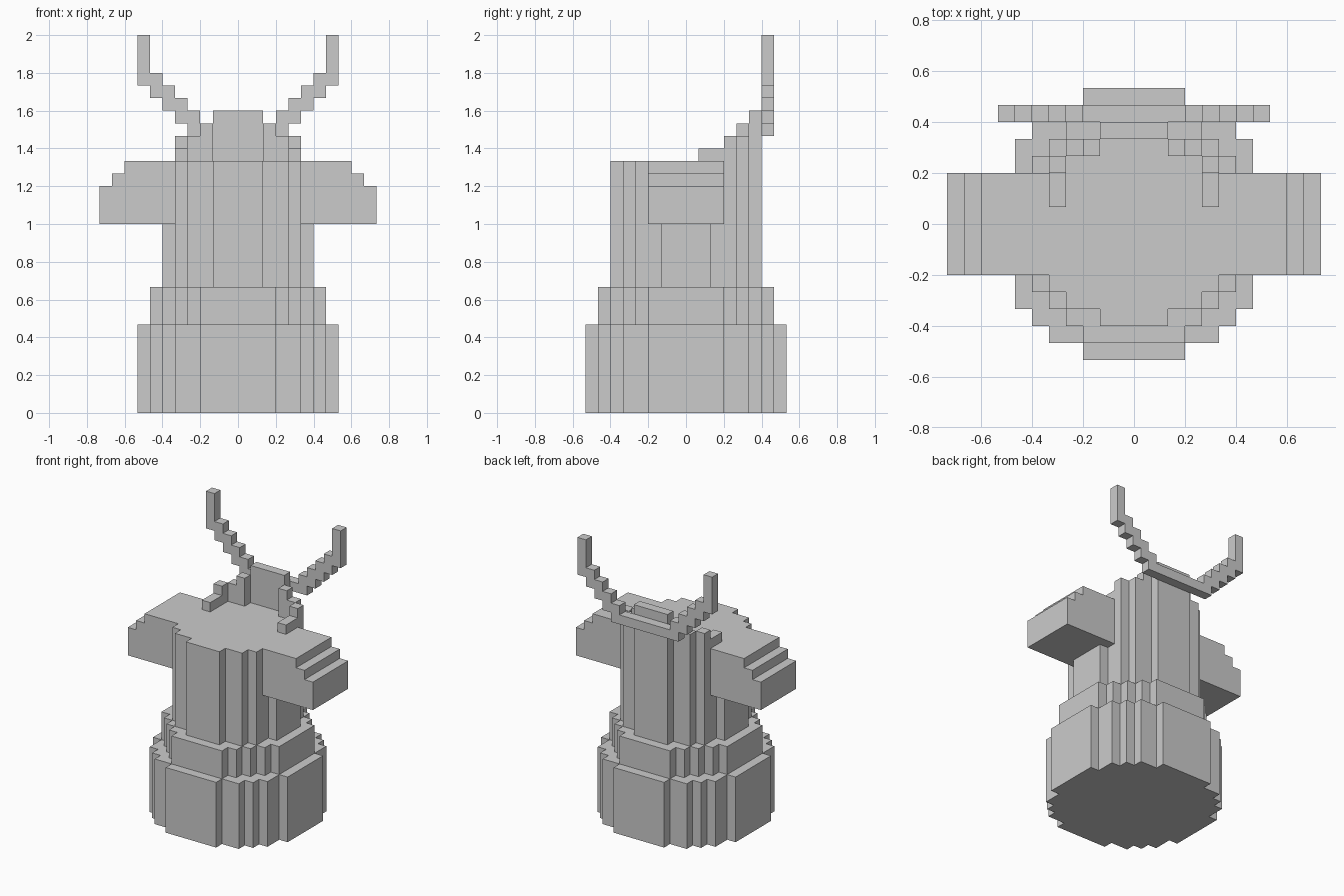
import bpy, bmesh, math
from mathutils import Vector

if "Cube" in bpy.data.objects:
    bpy.data.objects.remove(bpy.data.objects["Cube"])

U = 1 / 15  # one block


def prism(bm, pts, lo, hi, axis):
    """Extrude a 2D outline (in blocks) along z or y from lo to hi."""
    def place(p):
        return Vector((p[0], p[1], lo) if axis == 'z' else (p[0], lo, p[1])) * U
    face = bm.faces.new([bm.verts.new(place(p)) for p in pts])
    geom = bmesh.ops.extrude_face_region(bm, geom=[face])['geom']
    d = (hi - lo) * U
    vec = Vector((0, 0, d)) if axis == 'z' else Vector((0, d, 0))
    bmesh.ops.translate(bm, verts=[v for v in geom if isinstance(v, bmesh.types.BMVert)], vec=vec)


def finish(name, bm):
    bmesh.ops.recalc_face_normals(bm, faces=bm.faces)
    me = bpy.data.meshes.new(name)
    bm.to_mesh(me)
    bm.free()
    ob = bpy.data.objects.new(name, me)
    bpy.context.collection.objects.link(ob)
    return ob


def block_circle(r):
    """Stepped outline of a disc made of square blocks."""
    quad = []
    for j in range(r):
        w = math.floor(math.sqrt(r * r - (j + 0.5) ** 2) + 0.5)
        if quad and quad[-1][0] == w:
            quad[-1] = (w, j + 1)
        else:
            if quad:
                quad.append((w, j))
            quad.append((w, j + 1))
    right = [(x, -y) for x, y in reversed(quad)] + quad
    return right + [(-x, y) for x, y in reversed(right)]


def mirrored(pts, s):
    return [(s * x, y) for x, y in pts]


def rect(x0, x1, y0, y1):
    return [(x0, y0), (x1, y0), (x1, y1), (x0, y1)]


# Stacked round tiers
for name, r, z0, z1 in (("base", 8, 0, 7), ("middle_ring", 7, 7, 10), ("body", 6, 10, 20)):
    bm = bmesh.new()
    prism(bm, block_circle(r), z0, z1, 'z')
    finish(name, bm)

# Side arms with stepped shoulders
arm = [(5, 15), (11, 15), (11, 18), (10, 18), (10, 19), (9, 19), (9, 20), (5, 20)]
for name, s in (("arm_right", 1), ("arm_left", -1)):
    bm = bmesh.new()
    prism(bm, mirrored(arm, s), -3, 3, 'y')
    finish(name, bm)

# Raised rim curving around the back
bm = bmesh.new()
prism(bm, rect(-2, 2, 5, 6), 20, 24, 'z')
for s in (1, -1):
    for x0, x1, y0, y1, top in ((2, 3, 4, 5, 23), (3, 4, 4, 5, 22),
                                (4, 5, 3, 4, 22), (4, 5, 1, 3, 21)):
        prism(bm, mirrored(rect(x0, x1, y0, y1), s), 20, top, 'z')
finish("back_rim", bm)

# Stepped horns joined by a bar
horn = [(3, 23)]
for i in range(3, 7):
    horn += [(i, 21 + i), (i + 1, 21 + i)]
horn += [(7, 30), (8, 30)]
for i in range(8, 4, -1):
    horn += [(i, 18 + i), (i - 1, 18 + i)]
horn += [(4, 22)]
bm = bmesh.new()
prism(bm, horn + mirrored(horn, -1)[::-1], 6, 7, 'y')
finish("horns", bm)
